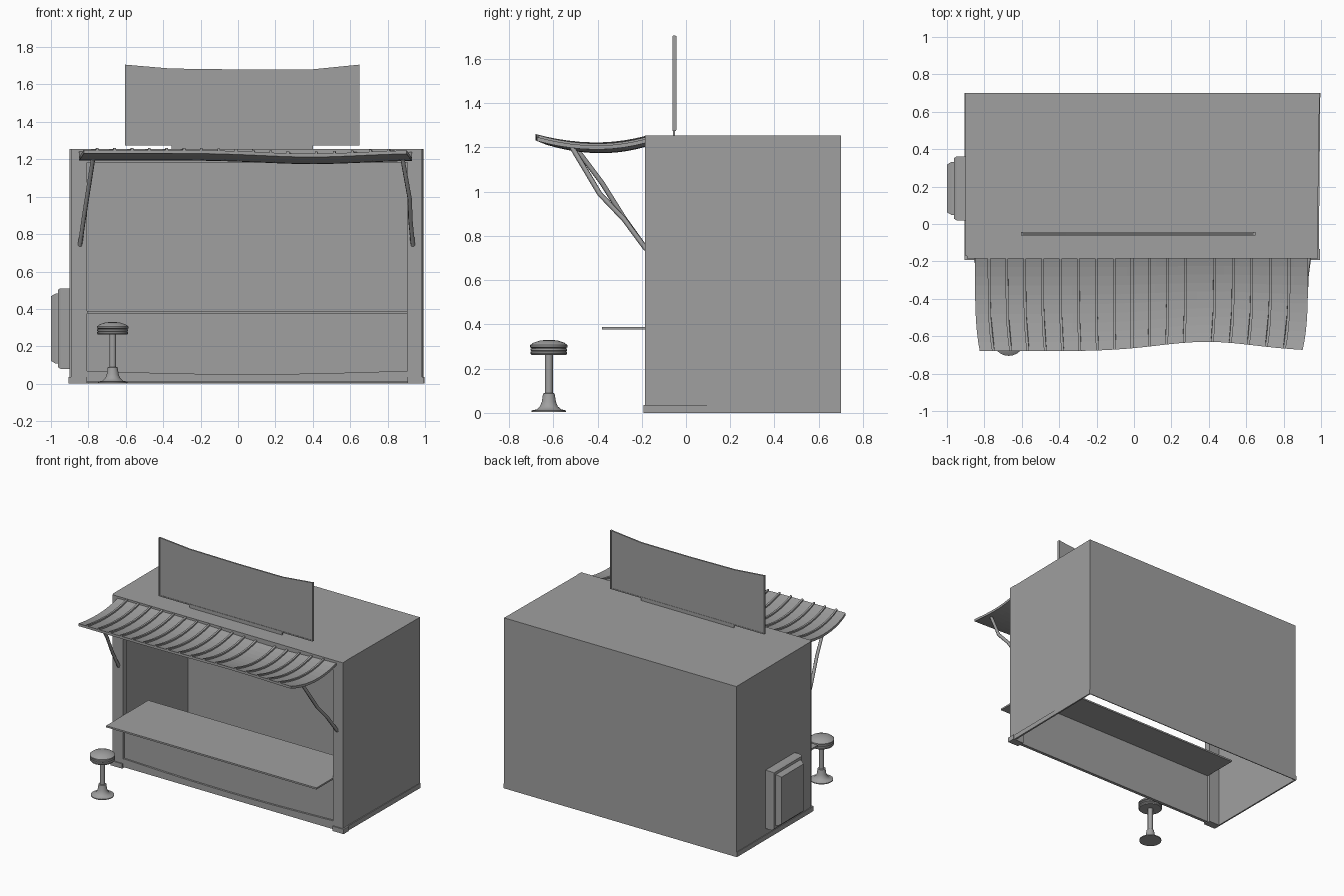
import bpy, bmesh, math
from mathutils import Vector

cube = bpy.data.objects.get("Cube")
if cube:
    bpy.data.objects.remove(cube, do_unlink=True)

gray = bpy.data.materials.new("plain gray")
gray.use_nodes = True
GRAY = (0.35, 0.35, 0.35, 1)
gray.diffuse_color = GRAY
gray.node_tree.nodes["Principled BSDF"].inputs["Base Color"].default_value = GRAY


def add(name, bm):
    bmesh.ops.recalc_face_normals(bm, faces=bm.faces)
    mesh = bpy.data.meshes.new(name)
    bm.to_mesh(mesh)
    bm.free()
    mesh.materials.append(gray)
    obj = bpy.data.objects.new(name, mesh)
    bpy.context.collection.objects.link(obj)
    return obj


def loft(name, rings):
    """Solid through equally long rings of points, capped at both ends."""
    bm = bmesh.new()
    loops = [[bm.verts.new(p) for p in ring] for ring in rings]
    for a, b in zip(loops, loops[1:]):
        for i in range(len(a)):
            j = (i + 1) % len(a)
            bm.faces.new((a[i], a[j], b[j], b[i]))
    bm.faces.new(loops[0])
    bm.faces.new(loops[-1])
    return add(name, bm)


def prism(name, outline, y0, y1):
    return loft(name, [[(x, y, z) for x, z in outline] for y in (y0, y1)])


def box(name, x0, x1, y0, y1, z0, z1):
    return prism(name, [(x0, z0), (x1, z0), (x1, z1), (x0, z1)], y0, y1)


# Stand shell: thin walls, open below
L, R, F, B, H = -0.9, 0.98, -0.17, 0.70, 1.255
SKEW, WALL = 0.012, 0.006
box("right_wall", L, L + WALL, F, B, 0, H)
left_wall = [[(R - WALL, F, z), (R, F, z), (R + SKEW, B, z), (R + SKEW - WALL, B, z)]
             for z in (0, H)]
loft("left_wall", left_wall)
box("back_wall", L, R + SKEW, B - WALL, B, 0, H)
loft("roof", [[(L, F, z), (R, F, z), (R + SKEW, B, z), (L, B, z)] for z in (H - WALL, H)])
box("right_skirting", L - 0.005, L, F, B, 0, 0.035)
loft("left_skirting", [[(R, F, z), (R + 0.008, F, z), (R + SKEW + 0.004, B, z),
                        (R + SKEW, B, z)] for z in (0, 0.035)])

# Front frame, lower panel and counter
IN_L, IN_R = -0.808, 0.905
for side, x0, x1 in (("right", -0.893, IN_L), ("left", IN_R, 0.983)):
    box(side + "_pillar", x0, x1, -0.185, -0.135, 0.035, H)
    box(side + "_foot", x0 - 0.012 * (x0 < 0), x1 + 0.012 * (x1 > 0), -0.193, -0.135, 0, 0.035)
box("header", IN_L, IN_R, -0.185, -0.135, 1.183, H)
box("lower_panel", IN_L, IN_R, -0.168, -0.155, 0.005, 0.376)
toe = [(IN_R, 0.008), (IN_L, 0.008)]
for i in range(13):
    t = i / 12
    toe.append((IN_L + (IN_R - IN_L) * t, 0.069 - 0.018 * math.sin(math.pi * t)))
prism("toe_board", toe, -0.182, -0.16)
box("counter", IN_L, IN_R, -0.38, 0.11, 0.376, 0.388)


# Sagging awning with ribs
def awning_point(x, v):
    bend = ((0.45 - v) / 0.45) ** 2 * 0.03 if v < 0.45 else ((v - 0.45) / 0.55) ** 2 * 0.038
    dip = math.exp(-((x - 0.4) / 0.38) ** 2)
    y = -0.18 + v * (-0.5 + 0.05 * dip)
    return Vector((x * (1 - 0.03 * v ** 4), y, 1.212 + bend - 0.02 * dip))


def awning_strip(name, x0, x1, columns, top, bottom, rows=10):
    rings = []
    for i in range(columns + 1):
        x = x0 + (x1 - x0) * i / columns
        edge = [awning_point(x, r / rows) for r in range(rows + 1)]
        rings.append([p + Vector((0, 0, top)) for p in edge] +
                     [p + Vector((0, 0, bottom)) for p in reversed(edge)])
    return loft(name, rings)


awning_strip("awning", -0.85, 0.93, 24, 0, -0.018)
for i in range(17):
    x = -0.775 + 0.0955 * i + (0.06 if i > 11 else 0) + (0.004 * (i - 12) if i > 12 else 0)
    awning_strip("awning_rib", x - 0.007, x + 0.007, 1, 0.011, -0.002)


# Bent awning braces
def brace(name, points, radius=0.012):
    curve = bpy.data.curves.new(name, "CURVE")
    curve.dimensions = "3D"
    curve.bevel_depth = radius
    curve.bevel_resolution = 1
    curve.use_fill_caps = True
    spline = curve.splines.new("POLY")
    spline.points.add(len(points) - 1)
    for p, co in zip(spline.points, points):
        p.co = (*co, 1)
    temp = bpy.data.objects.new(name + "_path", curve)
    bpy.context.collection.objects.link(temp)
    graph = bpy.context.evaluated_depsgraph_get()
    mesh = bpy.data.meshes.new_from_object(temp.evaluated_get(graph))
    bpy.data.objects.remove(temp, do_unlink=True)
    mesh.materials.clear()
    mesh.materials.append(gray)
    bpy.context.collection.objects.link(bpy.data.objects.new(name, mesh))


brace("left_brace", [(0.88, -0.515, 1.2), (0.918, -0.39, 0.99), (0.922, -0.28, 0.875),
                     (0.935, -0.18, 0.74)])
brace("right_brace", [(-0.775, -0.5, 1.2), (-0.8, -0.38, 1.04), (-0.825, -0.28, 0.88),
                      (-0.845, -0.18, 0.74)])

# Roof sign board with raised side edges
top = [(0.65, 1.706), (0.4, 1.681), (0.02, 1.68), (-0.36, 1.685), (-0.605, 1.706)]
prism("sign_board", [(-0.605, 1.28), (0.65, 1.28)] + top, -0.058, -0.047)
for x in (-0.605, 0.64):
    box("sign_edge", x, x + 0.01, -0.062, -0.044, 1.28, 1.705)
box("sign_bottom_edge", -0.605, 0.65, -0.061, -0.045, 1.275, 1.283)
box("sign_mount", -0.355, 0.4, -0.058, -0.049, H, 1.28)


# Side vent box in stepped, chamfered layers
def yz_ring(x, inset):
    y0, y1, z0, z1 = 0.02 + inset, 0.36 - inset, 0.08 + inset, 0.51 - inset
    return [(x, y0, z0), (x, y1, z0), (x, y1, z1), (x, y0, z1)]


loft("vent_frame", [yz_ring(-0.895, 0), yz_ring(-0.95, 0), yz_ring(-0.962, 0.008)])
loft("vent_cover", [yz_ring(-0.96, 0.028), yz_ring(-0.975, 0.028), yz_ring(-1.0, 0.042)])

# Round stool: turned profile of radius and height
profile = [(0.078, 0.005), (0.078, 0.011), (0.055, 0.016), (0.04, 0.03), (0.032, 0.05),
           (0.026, 0.088), (0.018, 0.09), (0.018, 0.262), (0.078, 0.262), (0.083, 0.268),
           (0.083, 0.276), (0.077, 0.279), (0.083, 0.282), (0.083, 0.29), (0.077, 0.293),
           (0.085, 0.297), (0.085, 0.306), (0.07, 0.317), (0.04, 0.327), (0.012, 0.33)]
SIDES = 24
stool = loft("stool", [[(-0.67 + r * math.cos(2 * math.pi * i / SIDES),
                         -0.62 + r * math.sin(2 * math.pi * i / SIDES), z)
                        for i in range(SIDES)] for r, z in profile])
bpy.context.view_layer.objects.active = stool
stool.select_set(True)
bpy.ops.object.shade_smooth_by_angle(angle=math.radians(35))
